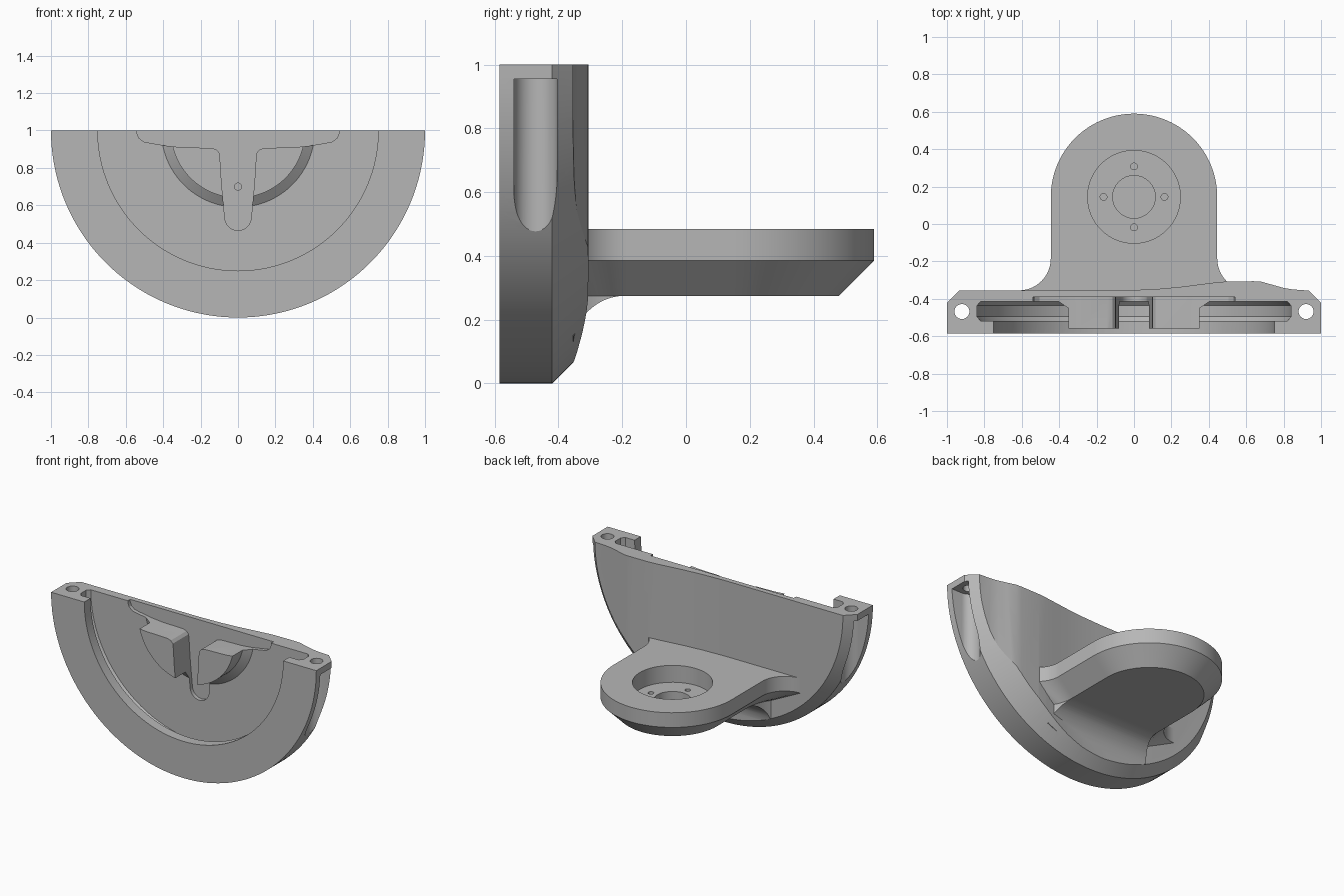
import bpy, bmesh, math

if "Cube" in bpy.data.objects:
    bpy.data.objects.remove(bpy.data.objects["Cube"])

grey = bpy.data.materials.new("mid grey")
grey.diffuse_color = (0.47, 0.47, 0.47, 1)
grey.use_nodes = True
grey.node_tree.nodes["Principled BSDF"].inputs["Base Color"].default_value = grey.diffuse_color


def make(name, bm):
    bmesh.ops.remove_doubles(bm, verts=bm.verts, dist=1e-5)
    bmesh.ops.recalc_face_normals(bm, faces=bm.faces)
    me = bpy.data.meshes.new(name)
    bm.to_mesh(me)
    bm.free()
    ob = bpy.data.objects.new(name, me)
    bpy.context.collection.objects.link(ob)
    return ob


def loft(name, rings):
    """Closed solid through rings with equal point counts."""
    bm = bmesh.new()
    rows = [[bm.verts.new(p) for p in ring] for ring in rings]
    n = len(rows[0])
    for a, b in zip(rows, rows[1:]):
        for i in range(n):
            j = (i + 1) % n
            bm.faces.new((a[i], a[j], b[j], b[i]))
    bm.faces.new(rows[0])
    bm.faces.new(rows[-1])
    return make(name, bm)


def prism(name, pts, axis, lo, hi):
    def put(p, h):
        q = list(p)
        q.insert(axis, h)
        return q
    return loft(name, [[put(p, h) for p in pts] for h in (lo, hi)])


def revolve(name, profile):
    """Spin (radius, y) points around the y axis at z = 1."""
    bm = bmesh.new()
    vs = [bm.verts.new((r, y, 1)) for r, y in profile]
    es = [bm.edges.new(p) for p in zip(vs, vs[1:])]
    bmesh.ops.spin(bm, geom=vs + es, cent=(0, 0, 1), axis=(0, 1, 0),
                   angle=2 * math.pi, steps=144)
    return make(name, bm)


def arc(cx, cy, r, a0, a1, n=16):
    return [(cx + r * math.cos(math.radians(a0 + (a1 - a0) * i / n)),
             cy + r * math.sin(math.radians(a0 + (a1 - a0) * i / n)))
            for i in range(n + 1)]


def rod(name, x, y, r, lo, hi, axis=2):
    return prism(name, arc(x, y, r, 0, 360, 32)[:-1], axis, lo, hi)


def boolean(ob, tool, op="DIFFERENCE"):
    mod = ob.modifiers.new("cut", "BOOLEAN")
    mod.operation = op
    mod.solver = "EXACT"
    mod.object = tool
    bpy.context.view_layer.objects.active = ob
    bpy.ops.object.modifier_apply(modifier=mod.name)
    bpy.data.objects.remove(tool)


# Half-disc plate with chamfered rim and a soft swelling on its back
bracket = revolve("bracket", [(0, -0.585), (1, -0.585), (1, -0.42),
                              (0.87, -0.29), (0, -0.29)])
wave = [(0.92, -0.355), (0.85, -0.35), (0.8, -0.342), (0.74, -0.325), (0.68, -0.308),
        (0.64, -0.306), (0.5, -0.307), (0.44, -0.312), (0.36, -0.322), (0.25, -0.336),
        (0.12, -0.348), (-0.05, -0.355)]
top_outline = [(-1.1, -0.7), (1.1, -0.7), (1.1, -0.355)] + wave + [(-1.1, -0.355)]
boolean(bracket, prism("plate_limit", top_outline, 2, -0.2, 1), "INTERSECT")


# Shelf: rounded tongue, chamfered below, flared into the plate
def tongue(inset, z):
    r, f = 0.445 - inset, 0.17 + inset
    end = 180 + math.degrees(math.asin(0.17 / f))
    side = arc(0.615, -0.185, f, end, 180, 14)
    right = [(side[0][0], -0.372)] + side
    pts = right + arc(0, 0.145, r, 0, 180, 48) + [(-x, y) for x, y in reversed(right)]
    return [(x, y, z) for x, y in pts]


shelf = loft("shelf", [tongue(0.11, 0.03), tongue(0.11, 0.275),
                       tongue(0, 0.385), tongue(0, 0.485)])
# Concave gusset under the shelf
gusset = [(-0.5, 0.7), (-0.5, -0.1), (-0.355, -0.1)] \
    + arc(-0.19, 0.11, 0.165, 180, 90, 20) + [(0.8, 0.275), (0.8, 0.7)]
boolean(shelf, prism("gusset_limit", gusset, 0, -1, 1), "INTERSECT")
boolean(shelf, revolve("rim_limit", [(0, -0.6), (0.935, -0.6), (0.935, 0.8), (0, 0.8)]),
        "INTERSECT")
boolean(bracket, shelf, "UNION")

# Round seat in the shelf with centre bore and four screw holes
boolean(bracket, prism("seat", arc(0, 0.145, 0.248, 0, 360, 64)[:-1], 2, 0.37, 0.6))
boolean(bracket, rod("bore", 0, 0.145, 0.114, 0.31, 0.45))
for k in range(4):
    a = k * math.pi / 2
    boolean(bracket, rod("screw_hole", 0.163 * math.cos(a), 0.145 + 0.163 * math.sin(a),
                         0.018, 0.31, 0.45))

# Undercut front cavity around a central hub
boolean(bracket, revolve("cavity", [
    (0, -0.56), (0.36, -0.56), (0.36, -0.45), (0.41, -0.415), (0.82, -0.415),
    (0.84, -0.437), (0.84, -0.495), (0.82, -0.518), (0.75, -0.518),
    (0.75, -0.7), (0, -0.7)]))

# T-shaped channel through the hub, sunk into the cavity floor
half = [(0.54, 1.1), (0.54, 0.985), (0.53, 0.96), (0.505, 0.94), (0.47, 0.933),
        (0.38, 0.918), (0.3, 0.91), (0.14, 0.906), (0.115, 0.898), (0.1, 0.88),
        (0.096, 0.85), (0.088, 0.72)]
tee = half + arc(0, 0.537, 0.071, 0, -180, 20) + [(-x, z) for x, z in reversed(half)]
boolean(bracket, prism("channel", tee, 1, -0.75, -0.39))
boolean(bracket, rod("pin_hole", 0, 0.7, 0.019, -0.5, -0.37, 1))

# Bolt holes at both ends, with pockets open to the rim
for s in (-1, 1):
    boolean(bracket, rod("bolt_hole", s * 0.92, -0.468, 0.04, 0.9, 1.1))
    slot = [(1.1, -0.404)] + arc(0.92, -0.472, 0.068, 90, 270, 24) + [(1.1, -0.54)]
    boolean(bracket, prism("bolt_pocket", [(s * x, y) for x, y in slot], 2, 0.2, 0.955))

# Finish
bracket.data.materials.clear()
bracket.data.materials.append(grey)
for p in bracket.data.polygons:
    p.material_index = 0
bpy.ops.object.select_all(action="DESELECT")
bracket.select_set(True)
bpy.context.view_layer.objects.active = bracket
bpy.ops.object.shade_smooth_by_angle(angle=math.radians(25))
